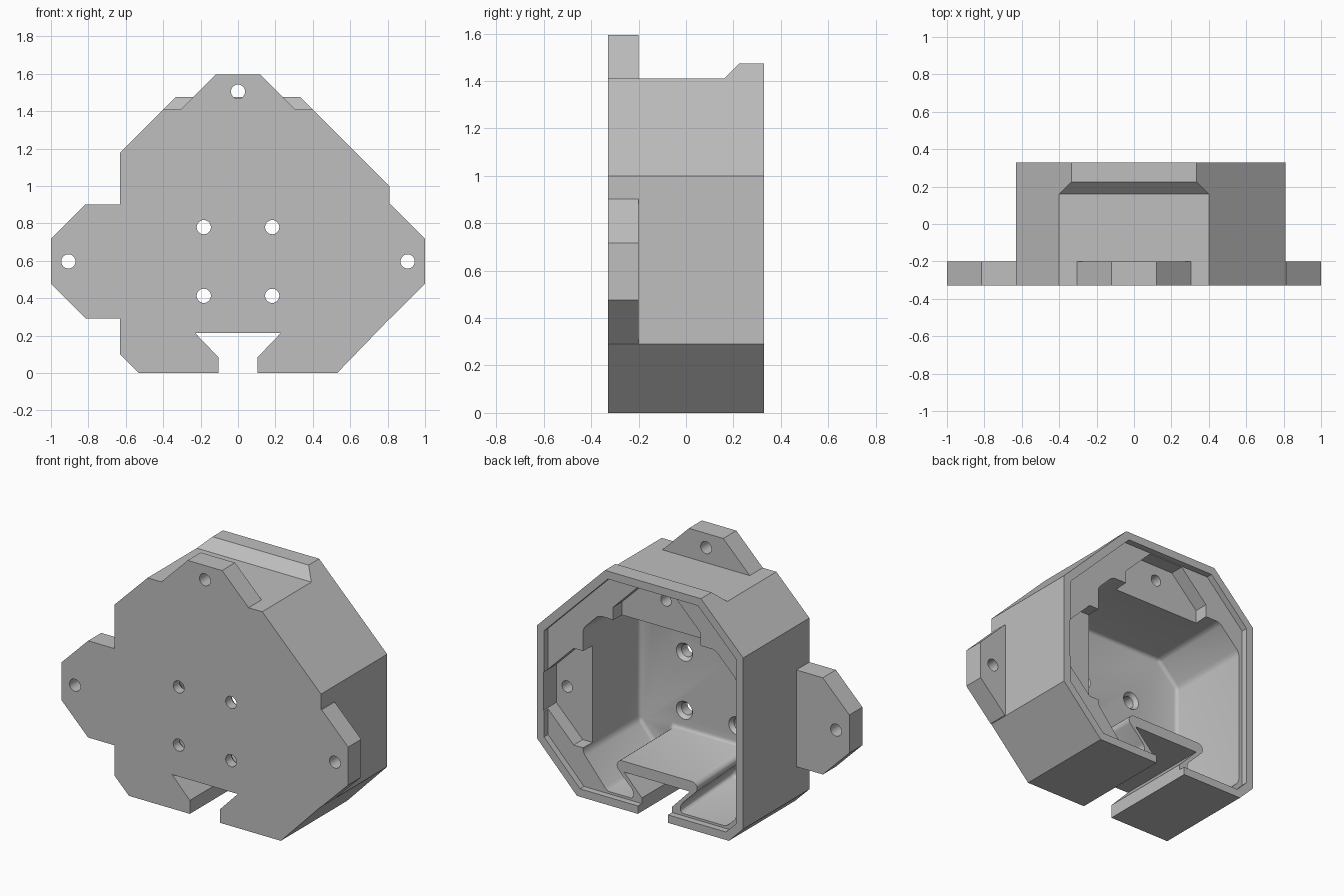
import bpy
import bmesh
import math
from mathutils import Vector

if "Cube" in bpy.data.objects:
    bpy.data.objects.remove(bpy.data.objects["Cube"], do_unlink=True)

FRONT, BACK, FLANGE_BACK = -0.33, 0.33, -0.2
FLOOR, LEDGE, STEP = -0.245, 0.2, 0.29

grey = bpy.data.materials.new("plain grey")
grey.use_nodes = True
grey.diffuse_color = (0.52, 0.52, 0.52, 1)
grey.node_tree.nodes["Principled BSDF"].inputs["Base Color"].default_value = grey.diffuse_color


def loft(name, front, back, y0, y1, back_y=None):
    """Solid between two matching (x, z) outlines."""
    bm = bmesh.new()
    a = [bm.verts.new((x, y0, z)) for x, z in front]
    b = [bm.verts.new((x, y1, z)) for x, z in back]
    bm.faces.new(a)
    bm.faces.new(b[::-1])
    for i in range(len(a)):
        j = (i + 1) % len(a)
        bm.faces.new((a[j], a[i], b[i], b[j]))
    bmesh.ops.recalc_face_normals(bm, faces=bm.faces)
    mesh = bpy.data.meshes.new(name)
    bm.to_mesh(mesh)
    bm.free()
    mesh.materials.append(grey)
    ob = bpy.data.objects.new(name, mesh)
    bpy.context.collection.objects.link(ob)
    return ob


def prism(name, pts, y0, y1):
    return loft(name, pts, pts, y0, y1)


def cylinder(name, x, z, r, y0, y1, r_back=None):
    ring = [(math.cos(t * math.tau / 32), math.sin(t * math.tau / 32)) for t in range(32)]
    rb = r_back or r
    return loft(name, [(x + r * c, z + r * s) for c, s in ring],
                [(x + rb * c, z + rb * s) for c, s in ring], y0, y1)


def inset(pts, d):
    """Move every edge of a counter-clockwise outline inward."""
    out = []
    for i, p in enumerate(pts):
        p, a, b = Vector(p), Vector(pts[i - 1]), Vector(pts[(i + 1) % len(pts)])
        e, f = (p - a).normalized(), (b - p).normalized()
        n, m = Vector((-e.y, e.x)), Vector((-f.y, f.x))
        out.append(tuple(p + (n + m) * d / (1 + n.dot(m))))
    return out


def tab_outline(side, tip, root):
    """Chamfered tab pointing to +x, -x or the top."""
    pts = [(root, -0.305), (tip - 0.185, -0.305), (tip, -0.12),
           (tip, 0.12), (tip - 0.185, 0.305), (root, 0.305)]
    if side == "top":
        return [(v, u) for u, v in pts]
    s = 1 if side == "left" else -1
    return [(s * u, 0.597 + v) for u, v in pts]


def combine(target, other, operation):
    mod = target.modifiers.new(other.name, 'BOOLEAN')
    mod.operation = operation
    mod.solver = 'EXACT'
    mod.object = other
    bpy.context.view_layer.objects.active = target
    bpy.ops.object.modifier_apply(modifier=mod.name)
    bpy.data.objects.remove(other, do_unlink=True)


# Main shell with raised lip at the top of the back rim
outline = [(-0.53, 0), (0.53, 0), (0.81, 0.29), (0.81, 1.0), (0.4, 1.41),
           (-0.4, 1.41), (-0.63, 1.18), (-0.63, 0.1)]
housing = prism("housing", outline, FRONT, BACK)

bm = bmesh.new()
for w, y, z in ((0.4, 0.16, 1.41), (0.335, 0.225, 1.475)):
    for s in (-1, 1):
        bm.verts.new((s * w, y, z))
        bm.verts.new((s * w, BACK, z))
bmesh.ops.convex_hull(bm, input=bm.verts)
bmesh.ops.dissolve_limit(bm, angle_limit=0.01, verts=bm.verts, edges=bm.edges)
lip_mesh = bpy.data.meshes.new("lip")
bm.to_mesh(lip_mesh)
bm.free()
lip = bpy.data.objects.new("lip", lip_mesh)
lip_mesh.materials.append(grey)
bpy.context.collection.objects.link(lip)
combine(housing, lip, 'UNION')

# Mounting flanges
for side, tip, root in (("left", 1, 0.7), ("right", 1, 0.5), ("top", 1.595, 1.3)):
    flange = prism(side + "_flange", tab_outline(side, tip, root), FRONT, FLANGE_BACK)
    combine(housing, flange, 'UNION')

# Shallow step inside the back rim
rim = outline[:4] + [(0.335, 1.475), (-0.335, 1.475)] + outline[6:]
combine(housing, prism("rim_step", inset(rim, 0.05), STEP, 0.5), 'DIFFERENCE')

# Deep cavity, wrapped around the dovetail channel, with softened edges
mouth = [(0.165, 0.06), (0.35, 0.06), (0.52, 0.26), (0.52, 1.05), (0.41, 1.16),
         (-0.41, 1.16), (-0.56, 1.01), (-0.56, 0.13), (-0.49, 0.06), (-0.165, 0.06),
         (-0.165, 0.11), (-0.29, 0.235), (-0.27, 0.28), (0.27, 0.28), (0.29, 0.235),
         (0.165, 0.11)]
floor = [(x * 0.95, 0.6 + (z - 0.6) * 0.95) for x, z in mouth]
cavity = loft("cavity", floor, mouth, FLOOR, 0.4)
bevel = cavity.modifiers.new("soft", 'BEVEL')
bevel.width = 0.022
bevel.segments = 3
bevel.limit_method = 'ANGLE'
bevel.angle_limit = math.radians(20)
combine(housing, cavity, 'DIFFERENCE')

# Tab pockets in the rim, with blind screw holes
for side, tip, root in (("left", 0.765, 0.42), ("top", 1.42, 1.1)):
    pocket = prism(side + "_pocket", tab_outline(side, tip, root), LEDGE, 0.5)
    combine(housing, pocket, 'DIFFERENCE')
for x, z in ((0.69, 0.597), (0, 1.325)):
    combine(housing, cylinder("blind_hole", x, z, 0.036, 0.05, 0.4), 'DIFFERENCE')

# Dovetail channel through the bottom
half = [(0.105, -0.1), (0.105, 0.085), (0.23, 0.215)]
dovetail = half + [(-x, z) for x, z in reversed(half)]
combine(housing, prism("dovetail_channel", dovetail, -0.5, 0.5), 'DIFFERENCE')

# Through holes in the flanges and the front plate
for x, z in ((-0.907, 0.597), (0.907, 0.597), (0, 1.505)):
    combine(housing, cylinder("flange_hole", x, z, 0.038, -0.5, -0.1), 'DIFFERENCE')
for x in (-0.183, 0.183):
    for z in (0.413, 0.78):
        combine(housing, cylinder("plate_hole", x, z, 0.038, -0.5, -0.1), 'DIFFERENCE')
        combine(housing, cylinder("countersink", x, z, 0.038, -0.27, -0.24, 0.06), 'DIFFERENCE')

# Smooth the round parts, keep the edges sharp
bpy.ops.object.select_all(action='DESELECT')
housing.select_set(True)
bpy.context.view_layer.objects.active = housing
bpy.ops.object.shade_smooth_by_angle(angle=math.radians(30))
